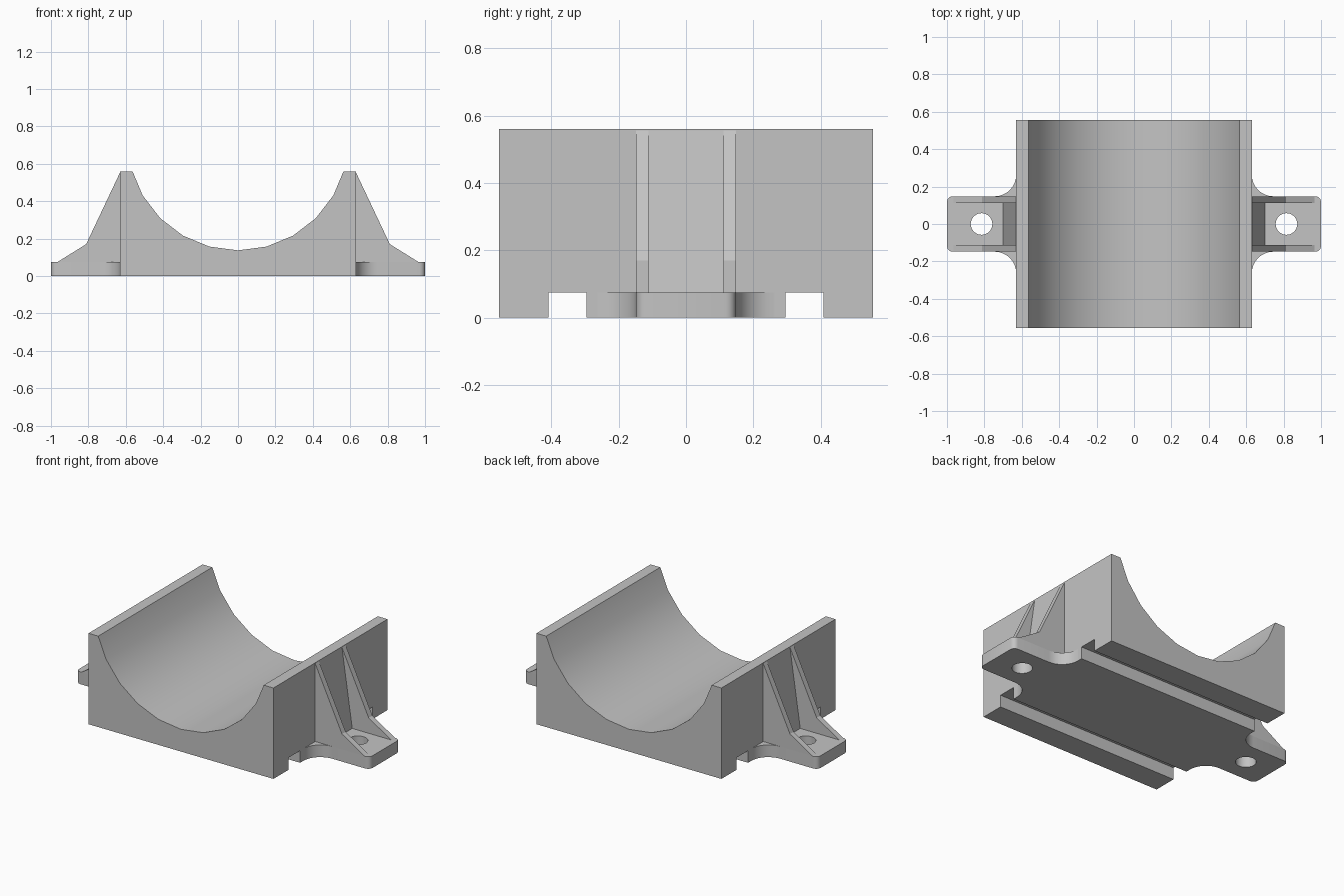
import bpy, bmesh
from math import sin, cos, radians
from mathutils import Vector

cube = bpy.data.objects.get("Cube")
if cube:
    bpy.data.objects.remove(cube, do_unlink=True)

grey = bpy.data.materials.new("light_grey")
grey.use_nodes = True
grey.diffuse_color = (0.55, 0.55, 0.55, 1)
grey.node_tree.nodes["Principled BSDF"].inputs["Base Color"].default_value = (0.55, 0.55, 0.55, 1)

HALF_X, HALF_Y, TOP, PAD_H = 0.63, 0.555, 0.56, 0.075


def prism(name, outline, axis, low, high):
    """Extrude a closed outline: (x, z) along y, (x, y) along z, or (y, z) along x."""
    def place(p, d):
        coords = list(p)
        coords.insert("xyz".index(axis), d)
        return Vector(coords)
    bm = bmesh.new()
    face = bm.faces.new([bm.verts.new(place(p, low)) for p in outline])
    out = bmesh.ops.extrude_face_region(bm, geom=[face])
    moved = [v for v in out["geom"] if isinstance(v, bmesh.types.BMVert)]
    bmesh.ops.translate(bm, verts=moved, vec=place((0, 0), high - low))
    bmesh.ops.recalc_face_normals(bm, faces=bm.faces)
    mesh = bpy.data.meshes.new(name)
    bm.to_mesh(mesh)
    bm.free()
    mesh.materials.append(grey)
    obj = bpy.data.objects.new(name, mesh)
    bpy.context.collection.objects.link(obj)
    return obj


def activate(obj):
    bpy.ops.object.select_all(action="DESELECT")
    obj.select_set(True)
    bpy.context.view_layer.objects.active = obj


def cut(obj, cutter):
    mod = obj.modifiers.new("cut", "BOOLEAN")
    mod.operation, mod.solver, mod.object = "DIFFERENCE", "EXACT", cutter
    activate(obj)
    bpy.ops.object.modifier_apply(modifier=mod.name)
    bpy.data.objects.remove(cutter, do_unlink=True)


def smooth(obj):
    activate(obj)
    bpy.ops.object.shade_smooth_by_angle(angle=radians(25))


def arc(cx, cy, r, start, end, steps):
    angles = [radians(start + (end - start) * i / steps) for i in range(steps + 1)]
    return [(cx + r * cos(a), cy + r * sin(a)) for a in angles]


# Cradle block with a faceted round trough
trough = arc(0, 0.726, 0.589, 330, 210, 8)
rim = 0.564
profile = [(-HALF_X, 0), (HALF_X, 0), (HALF_X, TOP), (rim, TOP), *trough, (-rim, TOP), (-HALF_X, TOP)]
body = prism("cradle_body", profile, "y", -HALF_Y, HALF_Y)

# Strap slots through the underside
for s in (-1, 1):
    slot = [(s * 0.295, -0.1), (s * 0.408, -0.1), (s * 0.408, PAD_H), (s * 0.295, PAD_H)]
    cut(body, prism("slot_cutter", slot, "x", -1, 1))
smooth(body)

for s, side in ((1, "left"), (-1, "right")):
    # Mounting pad with concave root fillets, rounded corners and a screw hole
    half = arc(0.745, 0.263, 0.115, 180, 270, 8) + arc(0.97, 0.118, 0.03, 90, 0, 4)
    outline = half + [(x, -y) for x, y in reversed(half)]
    pad = prism(side + "_mounting_pad", [(s * x, y) for x, y in outline], "z", 0, PAD_H)
    hole = arc(s * 0.815, 0, 0.058, 0, 345, 23)
    cut(pad, prism("hole_cutter", hole, "z", -0.1, 0.2))
    smooth(pad)

    # Pair of gusset ribs
    rib = [(HALF_X, PAD_H), (0.965, PAD_H), (0.812, 0.17), (HALF_X, TOP - 0.005)]
    for t, end in ((-1, "front"), (1, "back")):
        low, high = sorted((t * 0.112, t * 0.148))
        prism(f"{side}_{end}_rib", [(s * x, z) for x, z in rib], "y", low, high)

    # Sloped web between the ribs
    web = [(HALF_X, PAD_H), (0.7, PAD_H), (HALF_X, TOP - 0.005)]
    prism(side + "_web", [(s * x, z) for x, z in web], "y", -0.112, 0.112)
